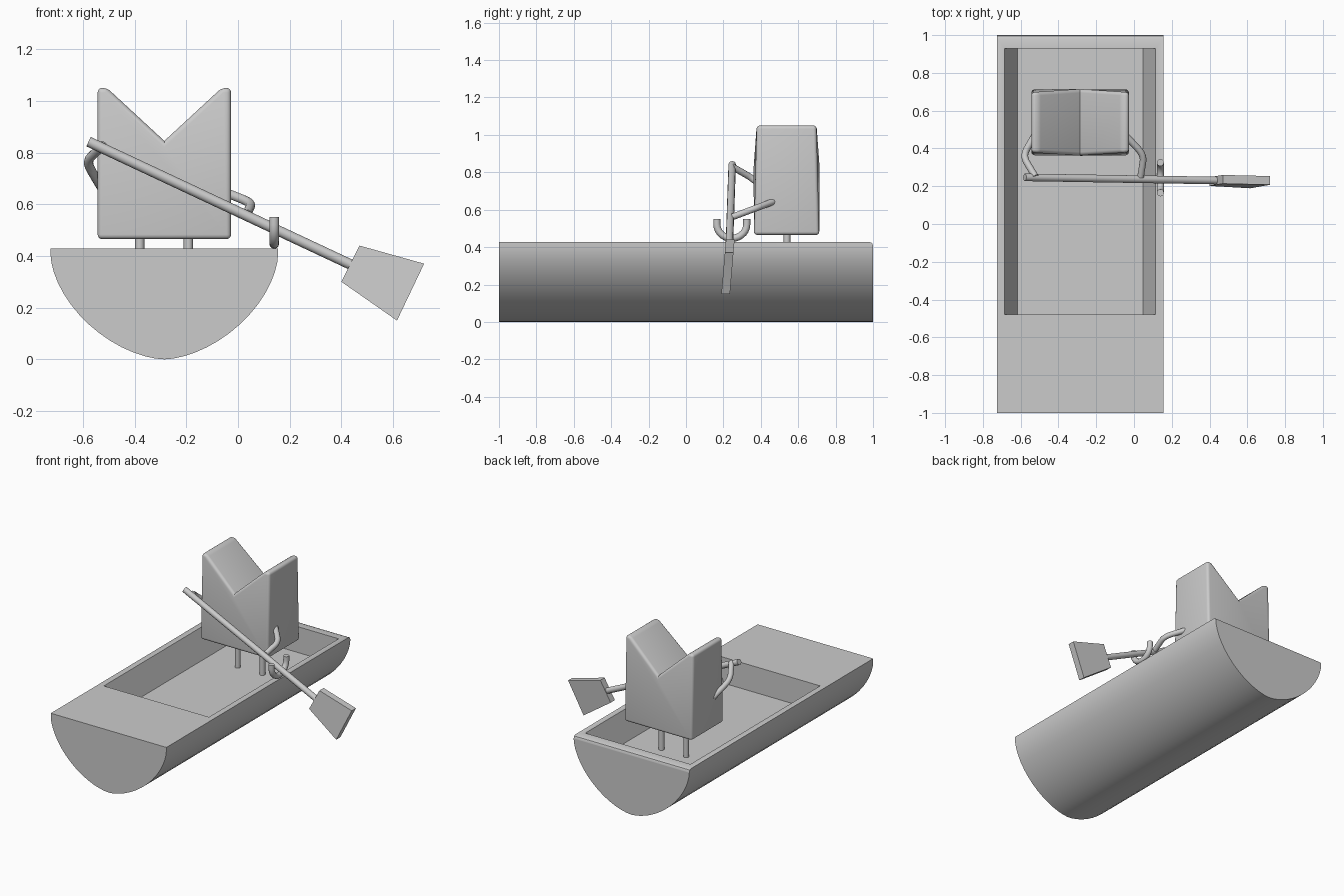
import bpy, bmesh, math
from mathutils import Vector

if "Cube" in bpy.data.objects:
    bpy.data.objects.remove(bpy.data.objects["Cube"])

CX = -0.285  # centre line of boat and rower


def finish(ob, smooth=True):
    bpy.ops.object.select_all(action='DESELECT')
    bpy.context.view_layer.objects.active = ob
    ob.select_set(True)
    if smooth:
        bpy.ops.object.shade_smooth_by_angle(angle=math.radians(35))
    return ob


def loft(name, front, back):
    """Solid between two matching rings of 3D points."""
    bm = bmesh.new()
    a = [bm.verts.new(p) for p in front]
    b = [bm.verts.new(p) for p in back]
    bm.faces.new(a)
    bm.faces.new(b[::-1])
    n = len(a)
    for i in range(n):
        j = (i + 1) % n
        bm.faces.new((a[j], a[i], b[i], b[j]))
    bmesh.ops.recalc_face_normals(bm, faces=bm.faces)
    me = bpy.data.meshes.new(name)
    bm.to_mesh(me)
    bm.free()
    ob = bpy.data.objects.new(name, me)
    bpy.context.collection.objects.link(ob)
    return ob


def bevel(ob, width, segments, keep):
    bm = bmesh.new()
    bm.from_mesh(ob.data)
    edges = [e for e in bm.edges if keep((e.verts[0].co + e.verts[1].co) / 2)]
    bmesh.ops.bevel(bm, geom=edges, offset=width, segments=segments,
                    profile=0.5, affect='EDGES', clamp_overlap=True)
    bm.to_mesh(ob.data)
    bm.free()


def tube(name, pts, r):
    """Round rod along a path."""
    cu = bpy.data.curves.new(name, 'CURVE')
    cu.dimensions = '3D'
    cu.bevel_depth = r
    cu.bevel_resolution = 4
    cu.use_fill_caps = True
    sp = cu.splines.new('POLY')
    sp.points.add(len(pts) - 1)
    for p, co in zip(sp.points, pts):
        p.co = (*co, 1)
    ob = bpy.data.objects.new(name, cu)
    bpy.context.collection.objects.link(ob)
    finish(ob, False)
    bpy.ops.object.convert(target='MESH')
    return finish(bpy.context.object)


def bent(a, b, c, t=0.3, n=5):
    """Three-point path with a rounded elbow."""
    a, b, c = Vector(a), Vector(b), Vector(c)
    p, q = b.lerp(a, t), b.lerp(c, t)
    curve = [p.lerp(b, i / n).lerp(b.lerp(q, i / n), i / n) for i in range(n + 1)]
    return [a] + curve + [c]


# Hull: rounded trough section with a short straight gunwale
def sgn_pow(v, p):
    return math.copysign(abs(v) ** p, v)


N, P = 28, 2 / 1.7
section = [(CX + 0.44, 0.428)]
for i in range(N + 1):
    t = math.pi * i / N
    section.append((CX + 0.44 * sgn_pow(math.cos(t), P), 0.405 * (1 - math.sin(t) ** P)))
section.append((CX - 0.44, 0.428))
hull = loft("hull", [(x, -1, z) for x, z in section], [(x, 1, z) for x, z in section])
bevel(hull, 0.02, 2, lambda m: m.y > 0.99 and m.z > 0.425)

# Sloped-side cockpit cut out of the hull
s = 0.067 / 0.178
well = [(-0.333, 0.25), (0.333, 0.25), (0.40 + 0.1 * s, 0.528), (-0.40 - 0.1 * s, 0.528)]
cutter = loft("cockpit_cutter", [(CX + x, -0.48, z) for x, z in well],
              [(CX + x, 0.93, z) for x, z in well])
cutter.hide_render = True
mod = hull.modifiers.new("cockpit", 'BOOLEAN')
mod.object = cutter
mod.solver = 'EXACT'
finish(hull, False)
bpy.ops.object.modifier_apply(modifier=mod.name)
bpy.data.objects.remove(cutter)
finish(hull)

# Rower body: rounded block with a notched top
outline = [(-0.258, 0.465), (0.258, 0.465), (0.258, 1.05), (0.222, 1.05),
           (0, 0.845), (-0.222, 1.05), (-0.258, 1.05)]


def side(sign):
    return [(CX + x, 0.538 + sign * (0.16 if z > 1 else 0.175), z) for x, z in outline]


body = loft("rower_body", side(-1), side(1))
bevel(body, 0.024, 4, lambda m: not (abs(m.x - CX) < 0.01 and 0.8 < m.z < 0.9))
finish(body)

# Legs
for label, x in (("left", -0.095), ("right", 0.093)):
    tube(label + "_leg", [(CX + x, 0.54, 0.245), (CX + x, 0.54, 0.49)], 0.018)

# Arms
tube("right_arm", bent((-0.06, 0.485, 0.65), (0.053, 0.365, 0.605), (0.035, 0.25, 0.562)), 0.018)
tube("left_arm", bent((-0.52, 0.48, 0.65), (-0.588, 0.36, 0.765), (-0.522, 0.25, 0.828)), 0.018)

# Oar shaft and tapered blade
tube("oar_shaft", [(-0.578, 0.247, 0.842), (0.45, 0.23, 0.36)], 0.02)
blade = [(0.47, 0.44), (0.40, 0.30), (0.615, 0.15), (0.72, 0.37)]


def blade_side(dy):
    return [(x, 0.212 + 0.085 * (z - 0.15) + dy, z) for x, z in blade]


finish(loft("oar_blade", blade_side(-0.023), blade_side(0.023)))

# U-shaped oarlock on the gunwale
arc = [(0.14, 0.245 - 0.08 * math.cos(math.pi * i / 14), 0.522 - 0.075 * math.sin(math.pi * i / 14))
       for i in range(15)]
tube("oarlock", [(0.14, 0.165, 0.55)] + arc + [(0.14, 0.325, 0.55)], 0.019)
